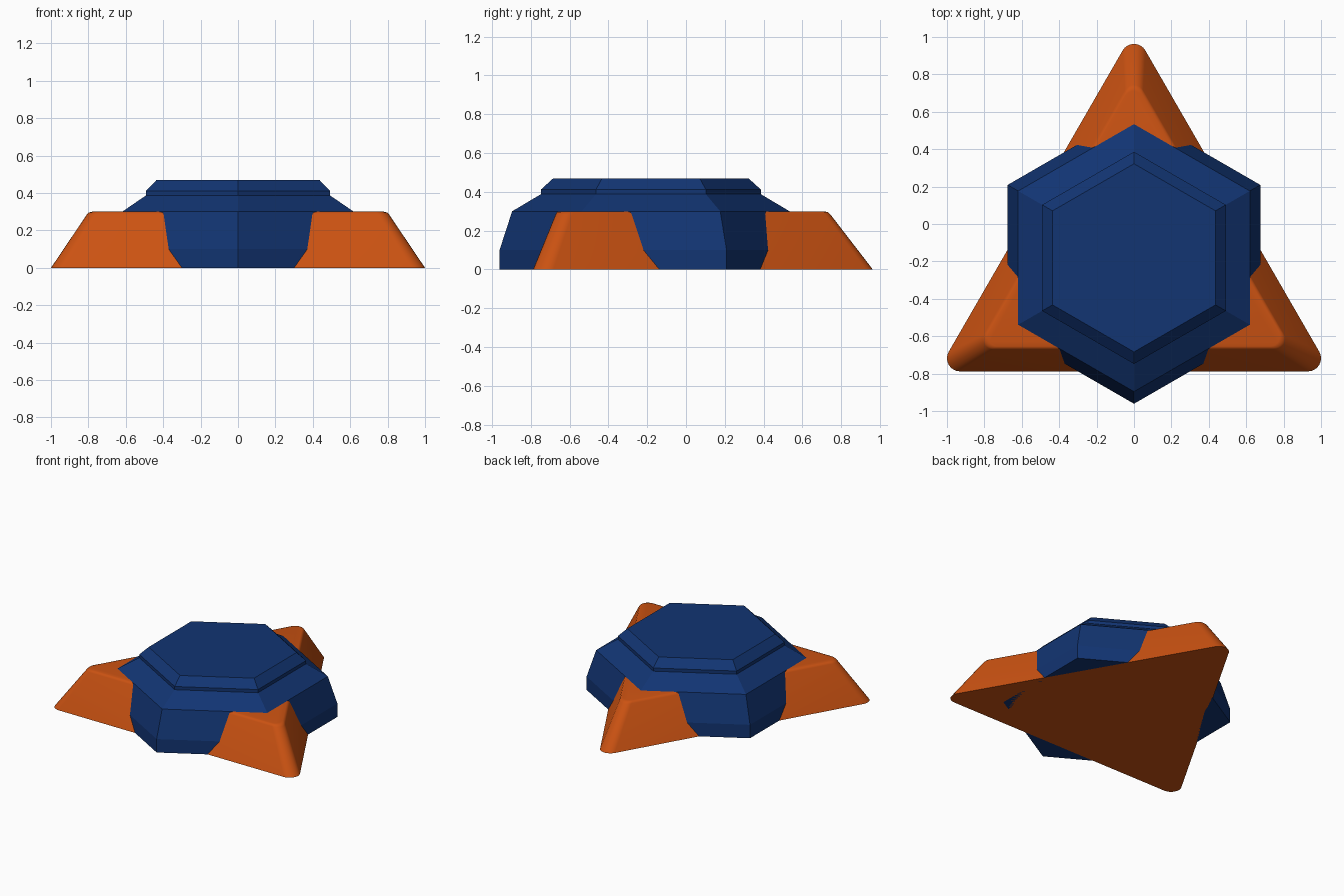
import bpy
from math import radians, cos, sin

if "Cube" in bpy.data.objects:
    bpy.data.objects.remove(bpy.data.objects["Cube"])

CY = -0.181  # shared centre of the triangle and the hexagon


def material(name, rgb):
    m = bpy.data.materials.new(name)
    m.diffuse_color = (*rgb, 1)
    m.use_nodes = True
    m.node_tree.nodes["Principled BSDF"].inputs["Base Color"].default_value = m.diffuse_color
    return m


def loft(name, rings, mat):
    """Closed solid through a stack of equal-length rings."""
    n = len(rings[0])
    verts = [p for ring in rings for p in ring]
    faces = [tuple(range(n))[::-1], tuple(range(len(verts) - n, len(verts)))]
    for k in range(len(rings) - 1):
        for i in range(n):
            j = (i + 1) % n
            faces.append((k * n + i, k * n + j, (k + 1) * n + j, (k + 1) * n + i))
    me = bpy.data.meshes.new(name)
    me.from_pydata(verts, [], faces)
    me.materials.append(mat)
    ob = bpy.data.objects.new(name, me)
    bpy.context.collection.objects.link(ob)
    return ob


def triangle(scale, z, r=0.07, steps=8):
    """Rounded equilateral triangle pointing to +y."""
    reach = 2 * (1 - r) / 3 ** 0.5
    pts = []
    for corner in (90, 210, 330):
        a = radians(corner)
        for s in range(steps + 1):
            b = radians(corner - 60 + 120 * s / steps)
            x = reach * cos(a) + r * cos(b)
            y = reach * sin(a) + r * sin(b)
            pts.append((x * scale, y * scale + CY, z))
    return pts


def hexagon(radius, z):
    return [(radius * cos(radians(30 + 60 * i)),
             radius * sin(radians(30 + 60 * i)) + CY, z) for i in range(6)]


orange = material("orange", (0.60, 0.085, 0.006))
blue = material("blue", (0.006, 0.035, 0.17))

# Triangular foot with softly rounded upper rim
foot = loft("triangular_foot", [triangle(s, z) for s, z in (
    (1, 0), (0.808, 0.285), (0.797, 0.296), (0.78, 0.30))], orange)
bpy.context.view_layer.objects.active = foot
foot.select_set(True)
bpy.ops.object.shade_smooth_by_angle(angle=radians(40))

# Hexagonal body: skirt, sloped shoulder, raised cap with chamfer
loft("hexagonal_body", [hexagon(r, z) for r, z in (
    (0.78, 0), (0.78, 0.10), (0.715, 0.30), (0.567, 0.388),
    (0.567, 0.412), (0.503, 0.47))], blue)
